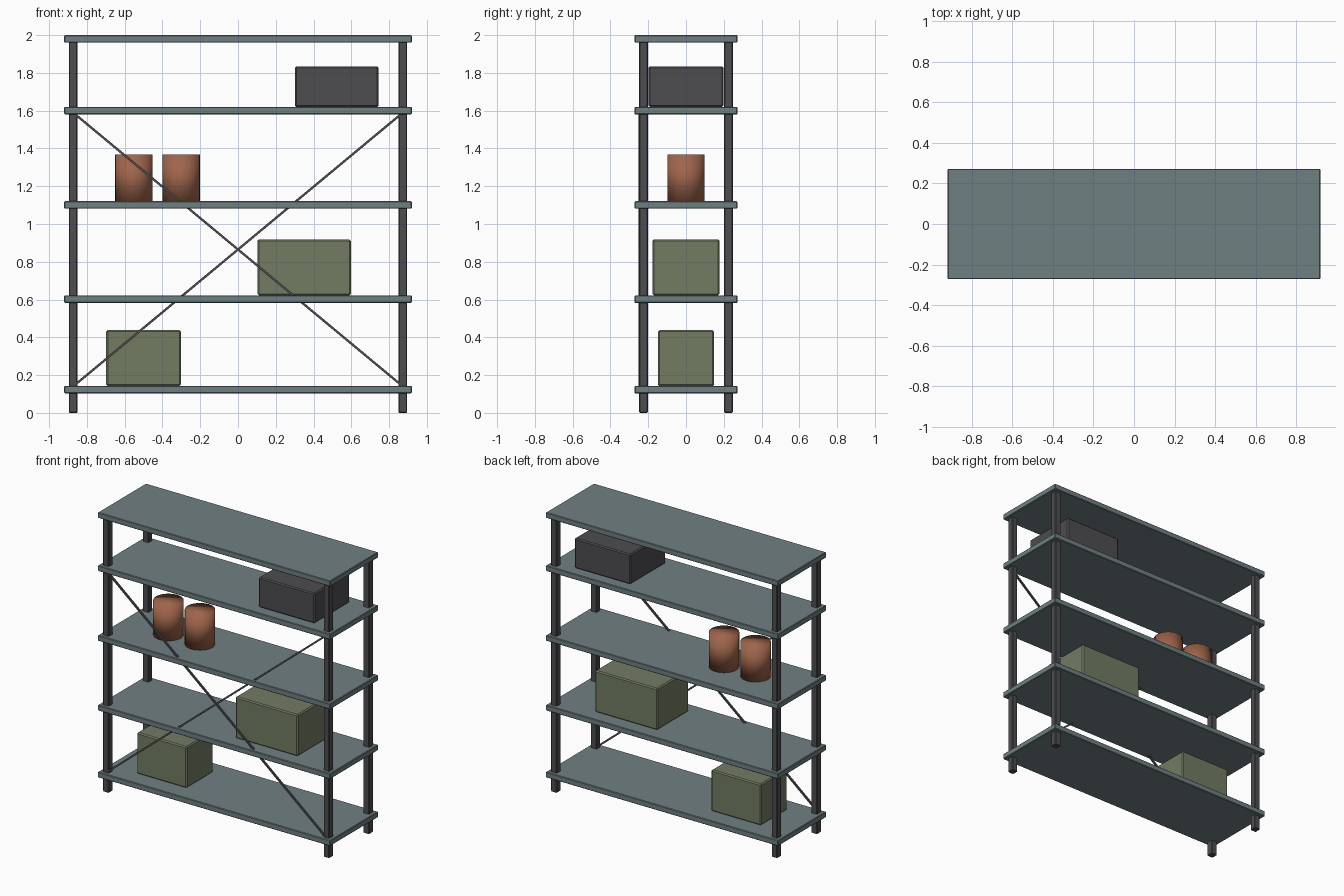
import bpy
from math import atan2, hypot
from mathutils import Vector

cube = bpy.data.objects.get("Cube")
if cube:
    bpy.data.objects.remove(cube, do_unlink=True)


def material(name, rgb):
    mat = bpy.data.materials.new(name)
    mat.use_nodes = True
    mat.diffuse_color = (*rgb, 1)
    mat.node_tree.nodes["Principled BSDF"].inputs["Base Color"].default_value = (*rgb, 1)
    return mat


SLATE = material("slate shelf", (0.16, 0.215, 0.225))
DARK = material("dark metal", (0.075, 0.073, 0.08))
OLIVE = material("olive box", (0.17, 0.2, 0.125))
CLAY = material("clay pot", (0.35, 0.13, 0.07))


def box(name, centre, size, mat, bevel=0.004):
    bpy.ops.mesh.primitive_cube_add(size=1, location=centre)
    obj = bpy.context.object
    obj.name = name
    obj.scale = size
    bpy.ops.object.transform_apply(location=False, rotation=False, scale=True)
    if bevel:
        mod = obj.modifiers.new("Soft edges", 'BEVEL')
        mod.width = bevel
        mod.segments = 1
    obj.data.materials.append(mat)
    return obj


# Shelf boards
THICK = 0.04
tops = [0.143, 0.622, 1.121, 1.62, 2.0]
for i, top in enumerate(tops):
    box(f"shelf_{i + 1}", (0, 0, top - THICK / 2), (1.84, 0.544, THICK), SLATE)

# Corner posts
for sx, side in ((-1, "right"), (1, "left")):
    for sy, end in ((-1, "front"), (1, "back")):
        box(f"{end}_{side}_post", (sx * 0.873, sy * 0.225, 0.99),
            (0.046, 0.046, 1.98), DARK)

# Crossed braces between the front posts
low, high, reach = 0.14, 1.59, 0.873
for sign, name in ((1, "rising_brace"), (-1, "falling_brace")):
    bar = box(name, (0, -0.245, (low + high) / 2),
              (hypot(2 * reach, high - low), 0.012, 0.012), DARK, 0)
    bar.rotation_euler.y = -sign * atan2(high - low, 2 * reach)

# Stored boxes: shelf index, centre x, size, material
for name, shelf, x, size, mat in (
        ("small_storage_box", 0, -0.5, (0.395, 0.298, 0.295), OLIVE),
        ("large_storage_box", 1, 0.35, (0.494, 0.355, 0.297), OLIVE),
        ("dark_storage_box", 3, 0.523, (0.444, 0.397, 0.215), DARK)):
    box(name, Vector((x, 0, tops[shelf] + size[2] / 2)), size, mat, 0.008)

# Round pots
for name, x in (("outer_pot", -0.551), ("inner_pot", -0.301)):
    bpy.ops.mesh.primitive_cylinder_add(vertices=32, radius=0.099, depth=0.246,
                                        location=(x, 0, tops[2] + 0.123))
    pot = bpy.context.object
    pot.name = name
    pot.data.materials.append(CLAY)
    bpy.ops.object.shade_smooth()
